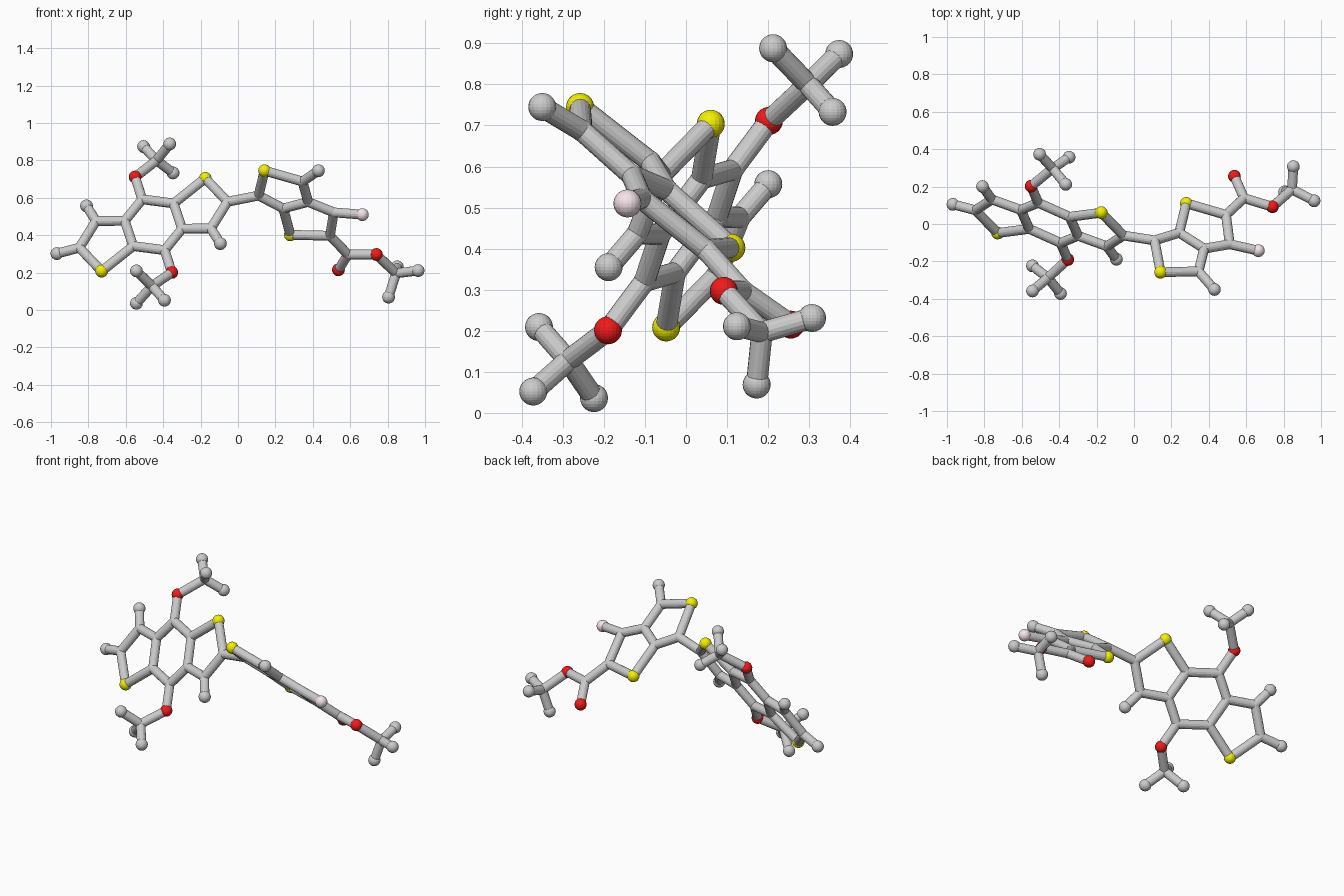
import bpy, bmesh
from mathutils import Vector, Matrix

if "Cube" in bpy.data.objects:
    bpy.data.objects.remove(bpy.data.objects["Cube"])

BALL, ROD = 0.034, 0.026

def left_plane(x, z):
    return Vector((x, 0.006 - 0.366 * (x + 0.452) + 0.628 * (z - 0.456), z))

def right_plane(x, z):
    return Vector((x, -0.258 - 0.32 * (x - 0.142) - 1.203 * (z - 0.745), z))

centre = Vector((-0.452, 0.006, 0.456))
P, bonds = {}, []

def chain(names):
    n = names.split()
    bonds.extend(zip(n, n[1:]))

# left fused rings: half is measured, the other half is point-mirrored
half = {"c2": (-.848, .333), "s3": (-.729, .208), "c4": (-.759, .476),
        "c5": (-.605, .477), "c6": (-.56, .342), "c7": (-.512, .592),
        "o7": (-.55, .711), "h4": (-.81, .557)}
for k, (x, z) in half.items():
    P["a" + k] = left_plane(x, z)
    P["b" + k] = 2 * centre - P["a" + k]
P["ah2"] = Vector((-.968, .105, .302))
for s, t in ("ab", "ba"):
    for line in ("{s}c2 {s}s3 {s}c6 {s}c5 {s}c4 {s}c2", "{s}c5 {s}c7 {t}c6",
                 "{s}c4 {s}h4", "{s}c7 {s}o7 {s}m"):
        chain(line.format(s=s, t=t))
chain("ac2 ah2")

# right fused rings
ring = {"rc1": (.11, .612), "rs2": (.142, .745), "rc3": (.345, .687),
        "rh3": (.43, .745), "rc4": (.375, .578), "rc5": (.242, .543),
        "rs6": (.28, .402), "rc7": (.492, .397), "rc8": (.512, .522),
        "rf8": (.665, .51), "rc9": (.588, .297)}
for k, (x, z) in ring.items():
    P[k] = right_plane(x, z)
P["ro1"] = Vector((.537, .255, .215))
P["ro2"] = Vector((.74, .092, .297))
for line in ("bc2 rc1 rs2 rc3 rc4 rc5 rc1", "rc3 rh3", "rc5 rs6 rc7 rc8 rc4",
             "rc8 rf8", "rc7 rc9 ro1", "rc9 ro2 rm"):
    chain(line)

# three-pronged end groups
prongs = {
    "am": [(-.435, .297, .8), (-.505, .373, .874), (-.365, .212, .888), (-.347, .357, .733)],
    "bm": [(-.46, -.287, .128), (-.543, -.224, .036), (-.393, -.372, .052), (-.543, -.358, .209)],
    "rm": [(.845, .185, .196), (.963, .124, .211), (.805, .172, .069), (.852, .307, .231)]}
for k, pts in prongs.items():
    P[k] = Vector(pts[0])
    for i, p in enumerate(pts[1:]):
        P[f"{k}h{i}"] = Vector(p)
        bonds.append((k, f"{k}h{i}"))

def finish(bm, name, colour=None):
    me = bpy.data.meshes.new(name)
    bm.to_mesh(me)
    bm.free()
    ob = bpy.data.objects.new(name, me)
    bpy.context.collection.objects.link(ob)
    if colour:
        mat = bpy.data.materials.new(name + "_colour")
        mat.diffuse_color = colour
        mat.use_nodes = True
        mat.node_tree.nodes["Principled BSDF"].inputs["Base Color"].default_value = mat.diffuse_color
        me.materials.append(mat)

def balls(name, points, r, colour=None):
    bm = bmesh.new()
    for p in points:
        bmesh.ops.create_uvsphere(bm, u_segments=20, v_segments=14, radius=r,
                                  matrix=Matrix.Translation(p))
    finish(bm, name, colour)

def of_kind(ch):
    # element letter: end atoms carry an h, joints a c or m
    return [p for k, p in P.items() if ("h" if "h" in k else k[1]) == ch]

# rods joining the atoms
bm = bmesh.new()
for a, b in bonds:
    d = P[b] - P[a]
    m = Matrix.Translation((P[a] + P[b]) / 2) @ d.to_track_quat('Z', 'Y').to_matrix().to_4x4()
    bmesh.ops.create_cone(bm, cap_ends=True, segments=16, radius1=ROD, radius2=ROD,
                          depth=d.length, matrix=m)
finish(bm, "connecting_rods")

# balls by kind
balls("rod_joints", of_kind("c") + of_kind("m"), ROD + 0.001)
balls("end_balls", of_kind("h"), BALL)
balls("yellow_balls", of_kind("s"), BALL, (.9, .88, 0, 1))
balls("red_balls", of_kind("o"), BALL, (.9, .01, .01, 1))
balls("pink_ball", of_kind("f"), BALL, (.92, .78, .82, 1))
